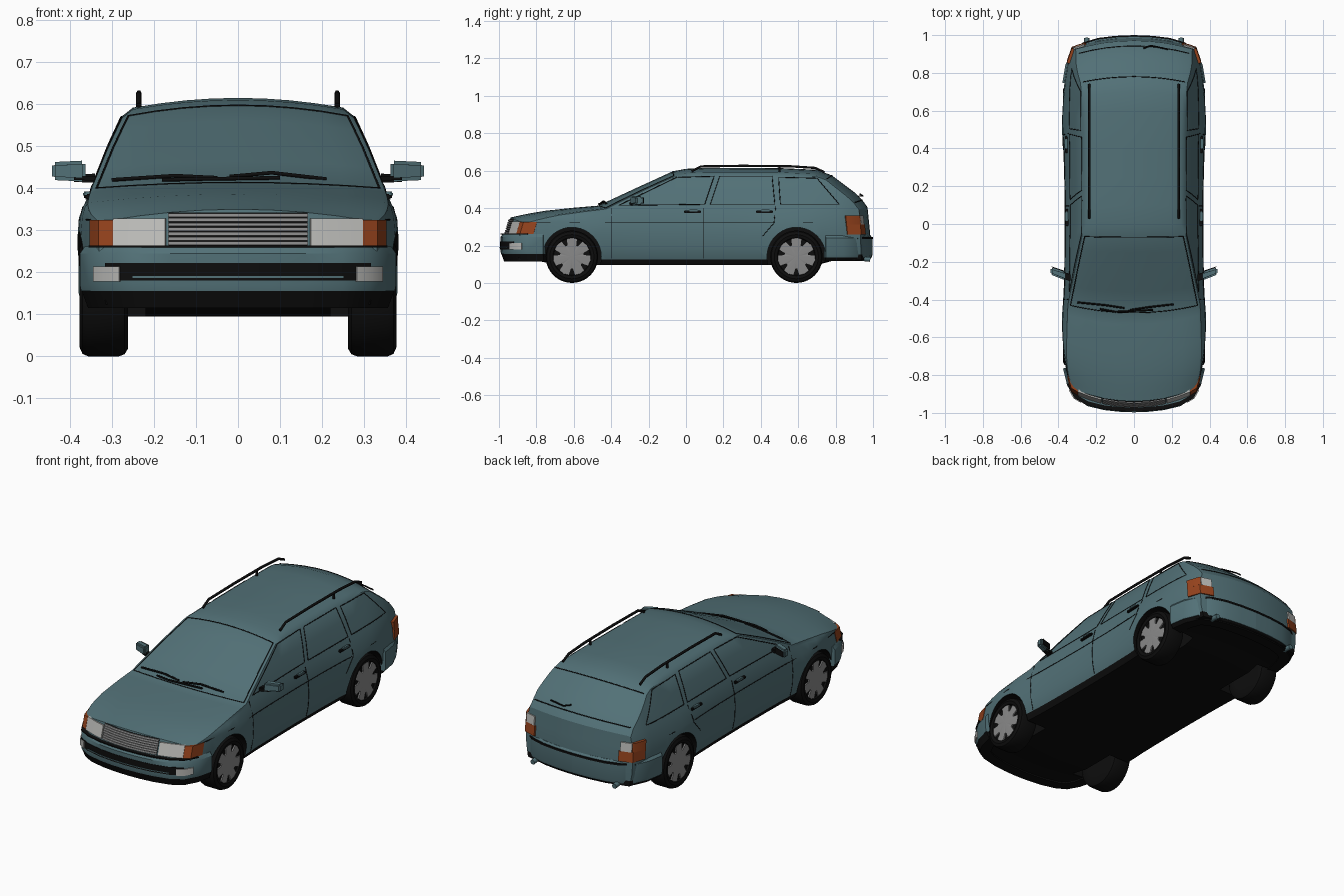
import bpy, bmesh, math
from mathutils import Vector

if "Cube" in bpy.data.objects:
    bpy.data.objects.remove(bpy.data.objects["Cube"])

def material(name, r, g, b):
    m = bpy.data.materials.new(name)
    m.diffuse_color = (r, g, b, 1)
    m.use_nodes = True
    m.node_tree.nodes["Principled BSDF"].inputs["Base Color"].default_value = m.diffuse_color
    return m

TEAL = material("teal paint", .085, .165, .185)
BLACK = material("black rubber", .004, .004, .004)
LAMP = material("lamp glass", .5, .5, .48)
AMBER = material("amber lens", .3, .055, .012)
GREY = material("grey metal", .25, .25, .25)

def finish(name, bm, mats, mirror=False, angle=35):
    bmesh.ops.remove_doubles(bm, verts=bm.verts, dist=1e-5)
    bmesh.ops.recalc_face_normals(bm, faces=bm.faces)
    me = bpy.data.meshes.new(name)
    bm.to_mesh(me)
    bm.free()
    ob = bpy.data.objects.new(name, me)
    bpy.context.collection.objects.link(ob)
    for m in mats:
        me.materials.append(m)
    if mirror:
        ob.modifiers.new("mirror", 'MIRROR').use_mirror_merge = False
    smooth(ob, angle)
    return ob

def smooth(ob, angle=35):
    bpy.ops.object.select_all(action='DESELECT')
    ob.select_set(True)
    bpy.context.view_layer.objects.active = ob
    bpy.ops.object.shade_smooth_by_angle(angle=math.radians(angle))

def lerp(table, t, col=1):
    if t <= table[0][0]:
        return table[0][col]
    for a, b in zip(table, table[1:]):
        if t <= b[0]:
            return a[col] + (b[col] - a[col]) * (t - a[0]) / (b[0] - a[0])
    return table[-1][col]

# Body shape: half width by height, plan taper by y, roof edge and centre heights by y
SIDE = [(.095, .345), (.125, .362), (.19, .376), (.26, .38), (.33, .375),
        (.40, .357), (.50, .317), (.57, .284), (.592, .268)]
PLAN = [(-.965, .87), (-.88, .935), (-.75, .975), (-.6, .98), (0, .965), (.6, .98),
        (.74, .975), (.82, .96), (.9, .93), (.955, .885), (.985, .86)]
TOP = [(-.965, .322, .35), (-.88, .343, .366), (-.75, .367, .386), (-.6, .386, .402),
       (-.47, .4, .413), (-.25, .497, .515), (-.07, .572, .597), (0, .588, .61),
       (.1, .592, .615), (.5, .592, .614), (.7, .583, .605), (.78, .555, .575),
       (.955, .43, .443), (.985, .395, .405)]
WHEELS = {"front": -.61, "rear": .59}
LAST = 8

def clamp(v):
    return max(0, min(1, v))

def half(y, z):
    flare = sum(math.exp(-((y - w) / .16) ** 2) for w in WHEELS.values())
    return lerp(SIDE, z) * lerp(PLAN, y) * (1 + (.03 * flare if z < .36 else 0))

def warp(x, y, z):
    k = .09 if y < 0 else .06
    up = max(0, z - .26)
    return Vector((x, y - k * y * (x / .35) ** 2 + .3 * up * clamp((-.8 - y) / .165)
                   - .1 * up * clamp((y - .9) / .08), z))

def point(y, f, r):
    e, c = lerp(TOP, y, 1), lerp(TOP, y, 2)
    lift = .028 * clamp((abs(y) - .7) / .1)
    z = (.095 + lift, .125 + lift, .19, .26, min(.33, e - .03), min(.4, e - .02),
         min(.5, e - .012), min(.57, e - .005), e)[r]
    x = half(y, z) * f
    if r == LAST:
        x -= .012 * f
        z = e + (c - e) * (1 - f * f)
    return warp(x, y, z)

# Body shell
YS = [-.965, -.93, -.88, -.82, -.75, -.68, -.6, -.53, -.47, -.36, -.25, -.15, -.07, 0, .1,
      .25, .4, .5, .6, .7, .74, .78, .82, .86, .9, .955, .985]
FS = [i / 4 for i in range(-4, 5)]
bm = bmesh.new()
def quad(*args):
    f = bm.faces.new([bm.verts.new(point(*a)) for a in args])
    if f.calc_center_median().z < (.128 if abs(args[0][0]) < .72 else .14):
        f.material_index = 1
for a, b in zip(YS, YS[1:]):
    for r in (0, LAST):
        for f, g in zip(FS, FS[1:]):
            quad((a, f, r), (a, g, r), (b, g, r), (b, f, r))
    for f in (-1, 1):
        for r in range(LAST):
            quad((a, f, r), (b, f, r), (b, f, r + 1), (a, f, r + 1))
for y in (YS[0], YS[-1]):
    for f, g in zip(FS, FS[1:]):
        for r in range(LAST):
            quad((y, f, r), (y, g, r), (y, g, r + 1), (y, f, r + 1))
body = finish("body", bm, [TEAL, BLACK])

def lathe(bm, prof, y, z, n=40):
    rings = [[bm.verts.new((x, y + r * math.cos(2 * math.pi * i / n),
                            z + r * math.sin(2 * math.pi * i / n))) for i in range(n)]
             for x, r in prof]
    for a, b in zip(rings, rings[1:]):
        for i in range(n):
            bm.faces.new((a[i], a[i - 1], b[i - 1], b[i]))
    bm.faces.new(rings[0])
    bm.faces.new(rings[-1])

# Wheel arches cut out of the body
bm = bmesh.new()
for y in WHEELS.values():
    for s in (-1, 1):
        lathe(bm, [(.22 * s, .157), (.5 * s, .157)], y, .14)
for f in bm.faces:
    f.material_index = 1
cutter = finish("arch_cutter", bm, [TEAL, BLACK])
cutter.hide_render = True
cutter.hide_set(True)
mod = body.modifiers.new("arches", 'BOOLEAN')
mod.operation, mod.solver, mod.object = 'DIFFERENCE', 'EXACT', cutter
bpy.ops.object.select_all(action='DESELECT')
body.select_set(True)
bpy.context.view_layer.objects.active = body
bpy.ops.object.modifier_apply(modifier="arches")
smooth(body, 30)

# Wheels: tyre and seven-spoke rim
for name, y in WHEELS.items():
    bm = bmesh.new()
    lathe(bm, [(.262, .09), (.262, .122), (.27, .135), (.284, .14), (.356, .14), (.37, .134),
               (.377, .118), (.373, .102), (.364, .098)], y, .14)
    finish(name + "_tyres", bm, [BLACK], True)
    bm = bmesh.new()
    ring = []
    for k in range(7):
        for d, r in ((-16, .099), (0, .101), (16, .099), (21, .064), (30.4, .064)):
            a = math.radians(k * 360 / 7 + d + 90)
            ring.append((y + r * math.cos(a), .14 + r * math.sin(a)))
    lo, hi = [[bm.verts.new((x, *p)) for p in ring] for x in (.355, .371)]
    hub = bm.verts.new((.376, y, .14))
    for i in range(len(ring)):
        bm.faces.new((lo[i - 1], lo[i], hi[i], hi[i - 1]))
        bm.faces.new((hi[i - 1], hi[i], hub))
    finish(name + "_rims", bm, [GREY], True)

# Parts swept along a plan path; profile is (inset, z), mirrored to both sides
def sweep(name, path, prof, mat, lean=0):
    bm = bmesh.new()
    s = 1 if path[0][1] < 0 else -1
    rings = []
    for i, (x, y) in enumerate(path):
        a, b = path[max(i - 1, 0)], path[min(i + 1, len(path) - 1)]
        n = Vector((b[1] - a[1], a[0] - b[0])).normalized() * s
        if x == 0:
            n = Vector((0, -s))
        rings.append([bm.verts.new((max(0, x - n.x * d), y - n.y * d + lean * (z - .26), z))
                      for d, z in prof])
    for a, b in zip(rings, rings[1:]):
        for j in range(len(prof)):
            bm.faces.new((a[j - 1], a[j], b[j], b[j - 1]))
    bm.faces.new(rings[0])
    bm.faces.new(rings[-1])
    return finish(name, bm, [mat], True)

def band(z0, z1, out=.004, depth=.02):
    return [(-out, z0), (-out, z1), (depth, z1), (depth, z0)]

FRONT = [(0, -.992), (.08, -.989), (.16, -.98), (.25, -.958), (.315, -.92), (.355, -.85),
         (.376, -.765)]
REAR = [(0, .997), (.1, .993), (.19, .982), (.27, .958), (.33, .915), (.364, .84), (.379, .748)]
sweep("front_bumper", FRONT, [(.003, .155), (0, .17), (0, .245), (.012, .262), (.06, .262),
                              (.06, .155)], TEAL)
sweep("front_skirt", FRONT, [(.004, .156), (.02, .115), (.08, .115), (.08, .156)], BLACK)
sweep("front_intake", FRONT[:5], band(.18, .222, .002), BLACK)
sweep("intake_bar", FRONT[:4], band(.187, .191, .005), TEAL)
sweep("fog_lamps", [(.28, -.941), (.315, -.92), (.34, -.877)], band(.178, .214, .006), LAMP)
sweep("front_bumper_seam", FRONT[:6], band(.259, .264, .001), BLACK)
sweep("rear_bumper", REAR, [(.004, .135), (0, .15), (0, .24), (.012, .256), (.06, .256),
                            (.06, .135)], TEAL)
sweep("rear_skirt", REAR, [(.006, .136), (.02, .118), (.08, .118), (.08, .136)], BLACK)
sweep("rear_bumper_strip", REAR[:5], band(.236, .246, .003), BLACK)

# Lamps and grille
sweep("headlamps", [(.172, -.945), (.23, -.928), (.295, -.903)], band(.263, .328, .006), LAMP, .3)
sweep("front_indicators", [(.295, -.903), (.327, -.885), (.342, -.835), (.347, -.815)],
      band(.262, .325, .006), AMBER, .3)
GRILLE = [(0, -.965), (.09, -.9593), (.165, -.946)]
sweep("grille_back", GRILLE, band(.264, .342, .003), BLACK, .3)
for i in range(7):
    sweep("grille_slat", GRILLE, band(.265 + i * .0112, .273 + i * .0112, .008), GREY, .3)
sweep("tail_lamps_lower", [(.255, .956), (.3, .942), (.325, .934), (.35, .862)],
      band(.258, .312, .006), AMBER, -.1)
sweep("tail_lamps_side", [(.321, .936), (.327, .93), (.35, .862)], band(.312, .36, .006), AMBER, -.1)
sweep("reversing_lamps", [(.262, .953), (.3, .942), (.321, .936)], band(.312, .36, .006), LAMP, -.1)

# Thin tubes for seams, wipers and rails, on both sides
def tubes(name, paths, radius, mat, both=True):
    cu = bpy.data.curves.new(name, 'CURVE')
    cu.dimensions, cu.bevel_depth, cu.bevel_resolution = '3D', radius, 1
    cu.use_fill_caps = True
    for path in paths:
        for s in ((1, -1) if both else (1,)):
            sp = cu.splines.new('POLY')
            sp.points.add(len(path) - 1)
            for p, q in zip(sp.points, path):
                p.co = (q[0] * s, q[1], q[2], 1)
    cu.materials.append(mat)
    ob = bpy.data.objects.new(name, cu)
    bpy.context.collection.objects.link(ob)

def flank(pts, n=8):
    out = []
    for a, b in zip(pts, pts[1:]):
        for i in range(n + 1):
            y, z = (a[k] + (b[k] - a[k]) * i / n for k in (0, 1))
            y0 = y
            for _ in range(4):
                x = half(y0, z)
                y0 = y - (warp(x, y0, .2).y - y0)
            out.append((x, y, z))
    return out

def across(y):
    return [point(y, f, LAST) for f in FS]

tubes("door_seams", [flank(p) for p in (
    [(-.4, .13), (-.4, .40)], [(.095, .13), (.095, .40)], [(.41, .25), (.47, .32), (.48, .41)],
    [(-.8, .325), (.86, .325)])], .002, BLACK)
tubes("window_seams", [flank(p) for p in (
    [(-.36, .415), (-.05, .565), (.15, .57), (.10, .42), (-.36, .415)],
    [(.13, .42), (.18, .57), (.46, .57), (.475, .42), (.13, .42)],
    [(.505, .42), (.495, .565), (.7, .56), (.82, .42), (.505, .42)])], .0022, BLACK)
tubes("glass_seams", [across(-.07), across(-.47), across(.78), across(.955)], .0025, BLACK, False)
tubes("pillar_seams", [[point(y, 1, LAST) for y in (-.47, -.36, -.25, -.15, -.07)]], .0025, BLACK)
tubes("wipers", [[(.21, -.425, .422), (.08, -.44, .437), (-.02, -.455, .428)],
                 [(-.05, -.445, .425), (-.15, -.43, .43), (-.3, -.415, .42)],
                 [(.1, -.455, .425), (-.1, -.465, .422), (-.18, -.45, .42)]], .005, BLACK, False)
tubes("rear_wiper", [[(.18, .925, .465), (.09, .945, .465), (.05, .93, .475)]], .004, BLACK, False)
tubes("roof_rails", [[(.236, .03, .597), (.236, .08, .623), (.236, .3, .626), (.236, .55, .624),
                      (.236, .69, .615), (.236, .74, .592)],
                     [(.236, .5, .59), (.236, .5, .62)]], .007, BLACK)
tubes("exhaust_pipes", [[(.25, .88, .135), (.25, .985, .125)]], .014, TEAL)

# Mirrors and door handles
def block(name, loc, size, mat, bevel, taper=1, turn=0):
    bm = bmesh.new()
    bmesh.ops.create_cube(bm, size=1)
    for v in bm.verts:
        k = taper if v.co.x > 0 else 1
        v.co = Vector((v.co.x * size[0], v.co.y * size[1] * k, v.co.z * size[2] * k))
        v.co.y += turn * v.co.x
        v.co += Vector(loc)
    bmesh.ops.bevel(bm, geom=bm.edges[:], offset=bevel, segments=2, affect='EDGES')
    finish(name, bm, [mat], True, 40)

block("door_mirrors", (.403, -.262, .441), (.08, .045, .05), TEAL, .008, .85, .35)
block("mirror_feet", (.365, -.275, .424), (.06, .04, .022), BLACK, .005, .8, .3)
block("mirror_glass", (.403, -.2385, .441), (.066, .006, .036), BLACK, .001, .85, .35)
for y in (.035, .42):
    block("door_handles", (half(y, .38) + .004, y, .38), (.018, .09, .013), BLACK, .003)
    block("handle_grips", (half(y, .385) + .009, y + .005, .386), (.016, .05, .012), TEAL, .003)
